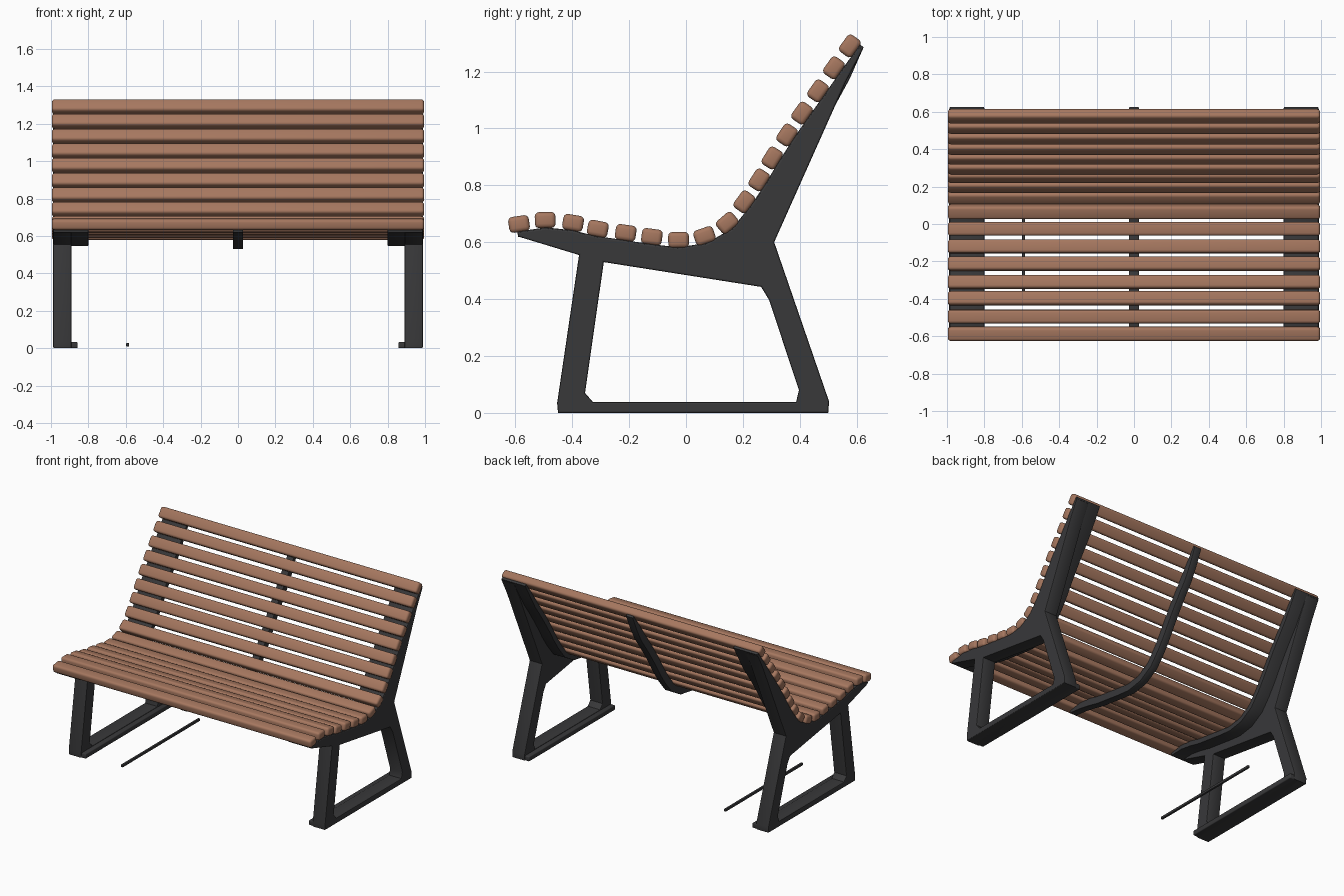
import bpy, math
from mathutils import Vector

if "Cube" in bpy.data.objects:
    bpy.data.objects.remove(bpy.data.objects["Cube"])


def material(name, rgb):
    m = bpy.data.materials.new(name)
    m.diffuse_color = (*rgb, 1)
    m.use_nodes = True
    m.node_tree.nodes["Principled BSDF"].inputs["Base Color"].default_value = m.diffuse_color
    return m


WOOD = material("warm wood", (0.38, 0.185, 0.115))
METAL = material("dark metal", (0.04, 0.04, 0.042))


def finish(ob, mat):
    ob.data.materials.clear()
    ob.data.materials.append(mat)
    bpy.ops.object.select_all(action='DESELECT')
    ob.select_set(True)
    bpy.context.view_layer.objects.active = ob
    bpy.ops.object.convert(target='MESH')
    bpy.ops.object.shade_smooth_by_angle(angle=math.radians(35))


def plate(name, outlines, x0, x1, bevel=0.006):
    """Side profile in (y, z), extruded from x0 to x1; extra outlines are holes."""
    cu = bpy.data.curves.new(name, 'CURVE')
    cu.dimensions, cu.fill_mode = '2D', 'BOTH'
    for pts in outlines:
        sp = cu.splines.new('POLY')
        sp.points.add(len(pts) - 1)
        for p, q in zip(sp.points, pts):
            p.co = (q[0], q[1], 0, 1)
        sp.use_cyclic_u = True
    cu.extrude = (x1 - x0) / 2 - bevel
    cu.bevel_depth, cu.bevel_resolution, cu.offset = bevel, 1, -bevel
    ob = bpy.data.objects.new(name, cu)
    ob.location.x = (x0 + x1) / 2
    ob.rotation_euler = (math.pi / 2, 0, math.pi / 2)
    bpy.context.collection.objects.link(ob)
    finish(ob, METAL)


def box(name, loc, size, mat, tilt=0, bevel=0.01):
    bpy.ops.mesh.primitive_cube_add(size=1, location=loc)
    ob = bpy.context.object
    ob.name = name
    ob.scale = size
    bpy.ops.object.transform_apply(location=False, rotation=False, scale=True)
    ob.rotation_euler.x = tilt
    b = ob.modifiers.new("rounding", 'BEVEL')
    b.width, b.segments = bevel, 3
    finish(ob, mat)


# Slat centres (y, z) along the seat and up the back
SLATS = [Vector(p) for p in (
    (-.587, .664), (-.495, .678), (-.397, .668), (-.31, .647), (-.212, .633),
    (-.12, .619), (-.026, .608), (.065, .622), (.145, .668), (.205, .742),
    (.257, .819), (.303, .896), (.355, .977), (.408, 1.054), (.464, 1.132),
    (.52, 1.213), (.576, 1.29))]
N = len(SLATS)
TAN = [(SLATS[min(i + 1, N - 1)] - SLATS[max(i - 1, 0)]).normalized() for i in range(N)]
NORM = [Vector((t.y, -t.x)) for t in TAN]

for i, (c, t) in enumerate(zip(SLATS, TAN)):
    kind = "seat_slat" if i < 8 else "back_slat"
    box(f"{kind}_{i + 1}", (0, c.x, c.y), (1.99, 0.073, 0.056), WOOD,
        math.atan2(t.y, t.x), 0.015)


def under(depth):
    """Line below the slats, lengthened a little at both ends."""
    pts = [c + n * d for c, n, d in zip(SLATS, NORM, depth)]
    pts[0] -= TAN[0] * 0.01
    pts[-1] += TAN[-1] * 0.025
    return pts


def strip(thick):
    """Curved band under the slats, thinning out at both ends."""
    th = [thick] * N
    th[0], th[1], th[-2], th[-1] = 0.018, thick * .85, thick * .8, 0.016
    return under([0.026] * N) + under([0.026 + t for t in th])[::-1]


# Side frame: beam, upright and legs in one outline, with the leg opening
FRAME = under([0.028] * N) + [
    (.62, 1.275), (.56, 1.16), (.31, .60), (.503, .04), (.50, 0), (-.45, 0),
    (-.453, .035), (-.376, .555), (-.59, .62)]
OPENING = [(-.289, .53), (.264, .443), (.292, .397), (.397, .08), (.387, .038),
           (-.327, .038), (-.355, .07)]

for side, s in (("left", -1), ("right", 1)):
    plate(f"{side}_side_frame", [FRAME, OPENING], *sorted((s * .89, s * .988)))
    plate(f"{side}_slat_support", [strip(0.036)], *sorted((s * .80, s * .986)), bevel=0.004)
    box(f"{side}_foot_bar", (s * .923, .025, .017), (.13, .945, .034), METAL, 0, 0.006)

# Middle rib under seat and back
plate("middle_rib", [strip(0.052)], -.027, .027, bevel=0.005)

# Thin loose rod near the ground
box("floor_rod", (-.59, -.01, .018), (.016, .85, .018), METAL, 0, 0.004)
